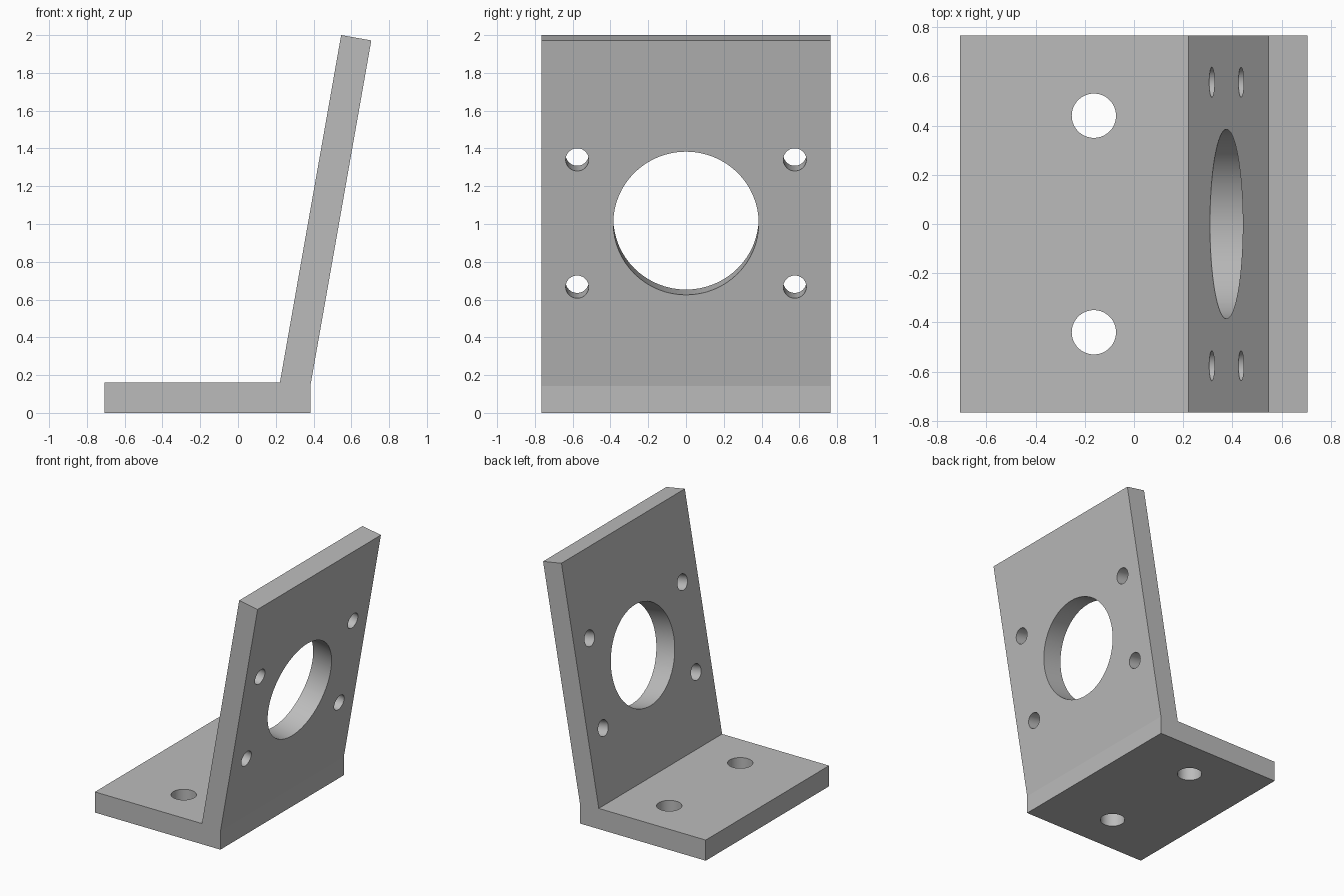
import bpy
import bmesh
from math import radians, sin, cos, tan
from mathutils import Matrix, Vector

cube = bpy.data.objects.get("Cube")
if cube:
    bpy.data.objects.remove(cube, do_unlink=True)

# Main dimensions
TILT = radians(10)
HALF_WIDTH = 0.765
THICK = 0.162
LEFT, RIGHT = -0.707, 0.383
INNER = 0.222
along = Vector((sin(TILT), 0, cos(TILT)))     # up the leaning plate
outward = Vector((cos(TILT), 0, -sin(TILT)))  # through the leaning plate

grey = bpy.data.materials.new("plain grey")
grey.use_nodes = True
colour = (0.5, 0.5, 0.5, 1)
grey.diffuse_color = colour
grey.node_tree.nodes["Principled BSDF"].inputs["Base Color"].default_value = colour


def add_object(name, bm):
    bmesh.ops.recalc_face_normals(bm, faces=bm.faces)
    mesh = bpy.data.meshes.new(name)
    bm.to_mesh(mesh)
    bm.free()
    mesh.materials.append(grey)
    obj = bpy.data.objects.new(name, mesh)
    bpy.context.collection.objects.link(obj)
    return obj


def add_drill(bm, centre, axis, radius):
    turn = axis.to_track_quat('Z', 'Y').to_matrix().to_4x4()
    bmesh.ops.create_cone(bm, cap_ends=True, segments=64, radius1=radius,
                          radius2=radius, depth=THICK * 2.2,
                          matrix=Matrix.Translation(centre) @ turn)


# Bracket: bent side profile extruded across the width
corner = Vector((INNER, 0, THICK))
top_in = corner + along * ((2 - THICK) / cos(TILT))
top_out = top_in + outward * THICK
bend_z = top_out.z - (top_out.x - RIGHT) / tan(TILT)
profile = [(LEFT, 0), (RIGHT, 0), (RIGHT, bend_z), (top_out.x, top_out.z),
           (top_in.x, top_in.z), (INNER, THICK), (LEFT, THICK)]
bm = bmesh.new()
side = bm.faces.new([bm.verts.new((x, -HALF_WIDTH, z)) for x, z in profile])
extruded = bmesh.ops.extrude_face_region(bm, geom=[side])["geom"]
bmesh.ops.translate(bm, vec=(0, 2 * HALF_WIDTH, 0),
                    verts=[v for v in extruded if isinstance(v, bmesh.types.BMVert)])
bracket = add_object("angle_bracket", bm)

# Drills: large bore, four screw holes around it, two base holes
bm = bmesh.new()
bore_z = 1.032
bore = Vector((INNER + (bore_z - THICK) * tan(TILT), 0, bore_z)) + outward * THICK / 2
add_drill(bm, bore, outward, 0.385)
for y in (-1, 1):
    for up in (-1, 1):
        add_drill(bm, bore + along * 0.342 * up + Vector((0, 0.576 * y, 0)), outward, 0.061)
    add_drill(bm, Vector((-0.163, 0.44 * y, THICK / 2)), Vector((0, 0, 1)), 0.09)
drills = add_object("hole_cutters", bm)
drills.hide_render = True

# Cut the holes and discard the cutters
cut = bracket.modifiers.new("holes", 'BOOLEAN')
cut.operation = 'DIFFERENCE'
cut.solver = 'EXACT'
cut.object = drills
bpy.ops.object.select_all(action='DESELECT')
bracket.select_set(True)
bpy.context.view_layer.objects.active = bracket
bpy.ops.object.modifier_apply(modifier=cut.name)
bpy.data.objects.remove(drills, do_unlink=True)

# Smooth bores, with the bend and the plate edges kept crisp
bpy.ops.object.shade_smooth_by_angle(angle=radians(8))
